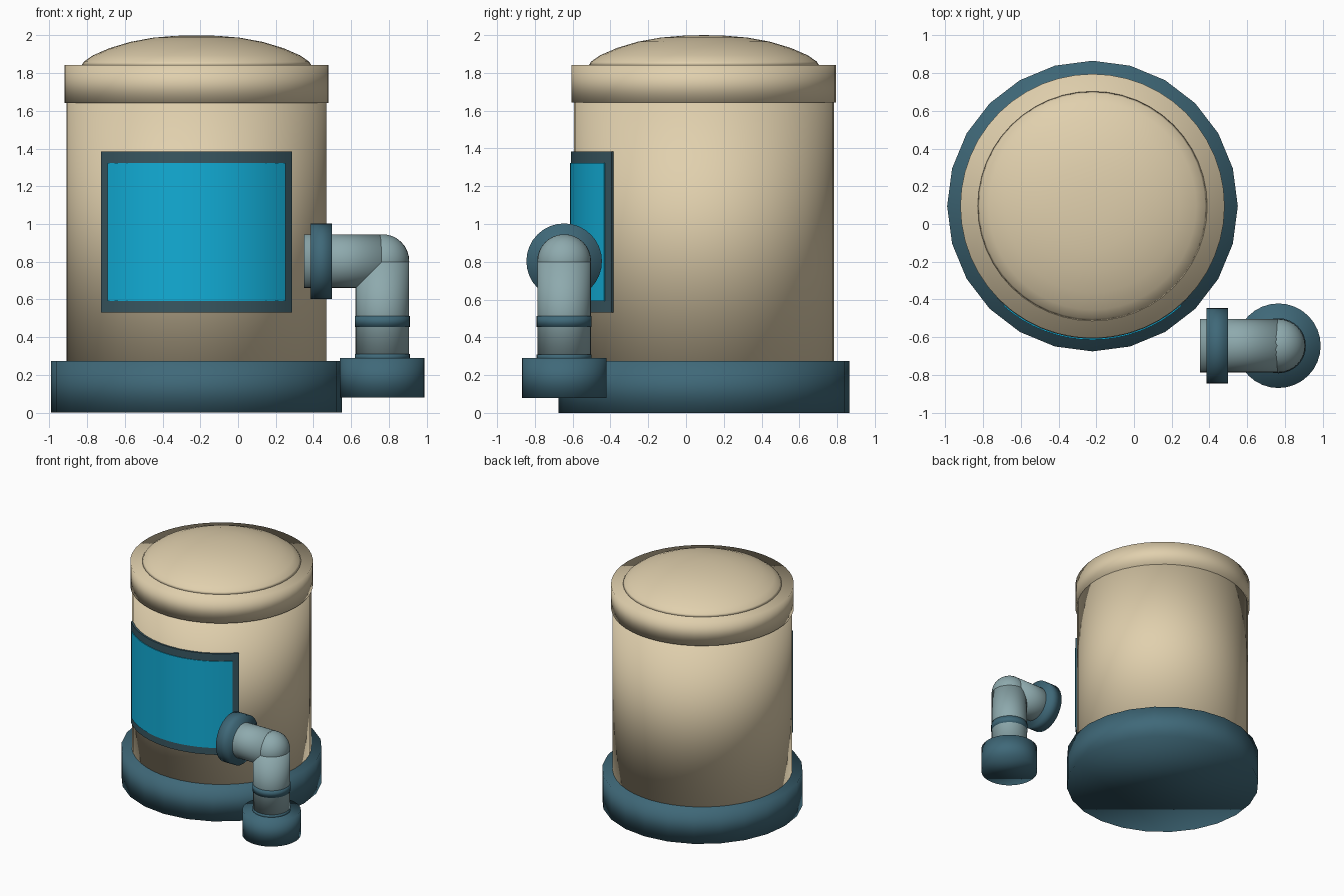
import bpy, bmesh, math
from mathutils import Matrix, Vector

if "Cube" in bpy.data.objects:
    bpy.data.objects.remove(bpy.data.objects["Cube"])

CX, CY = -0.22, 0.095          # tank axis
PX, PY, PZ = 0.765, -0.645, 0.803  # pipe elbow centre


def material(name, rgb):
    m = bpy.data.materials.new(name)
    m.diffuse_color = (*rgb, 1)
    m.use_nodes = True
    m.node_tree.nodes["Principled BSDF"].inputs["Base Color"].default_value = m.diffuse_color
    return m


CREAM = material("cream", (0.75, 0.63, 0.42))
TEAL = material("dark teal", (0.05, 0.14, 0.19))
FRAME = material("slate frame", (0.04, 0.095, 0.12))
CYAN = material("cyan panel", (0.006, 0.42, 0.68))
GREY = material("pipe grey blue", (0.27, 0.40, 0.42))


def finish(name, bm, mat, smooth=True):
    bmesh.ops.recalc_face_normals(bm, faces=bm.faces[:])
    me = bpy.data.meshes.new(name)
    bm.to_mesh(me)
    bm.free()
    me.materials.append(mat)
    for p in me.polygons:
        p.use_smooth = smooth
    ob = bpy.data.objects.new(name, me)
    bpy.context.collection.objects.link(ob)
    return ob


def lathe(name, profile, mat, origin, segs=48, axis="Z"):
    """Turn (radius, height) points about an axis, with flat end caps."""
    bm = bmesh.new()
    rings = []
    for r, h in profile:
        if r == 0:
            rings.append([bm.verts.new((0, 0, h))])
        else:
            rings.append([bm.verts.new((r * math.cos(2 * math.pi * i / segs),
                                        r * math.sin(2 * math.pi * i / segs), h))
                          for i in range(segs)])
    for a, b in zip(rings, rings[1:]):
        for i in range(segs):
            j = (i + 1) % segs
            if len(b) == 1:
                bm.faces.new((a[i], a[j], b[0]))
            else:
                bm.faces.new((a[i], a[j], b[j], b[i]))
    for ring in (rings[0], rings[-1]):
        if len(ring) > 1:
            bm.faces.new(ring)
    if axis == "X":
        bm.transform(Matrix.Rotation(math.pi / 2, 4, "Y"))
    bm.transform(Matrix.Translation(Vector(origin)))
    return finish(name, bm, mat)


def curved_plate(name, r_in, r_out, half_width, z0, z1, mat, segs=16):
    """Plate wrapped around the front of the tank."""
    bm = bmesh.new()
    half = math.asin(half_width / r_out)
    cols = []
    for i in range(segs + 1):
        a = -half + 2 * half * i / segs
        cols.append([bm.verts.new((CX + r * math.sin(a), CY - r * math.cos(a), z))
                     for r, z in ((r_in, z0), (r_out, z0), (r_out, z1), (r_in, z1))])
    for a, b in zip(cols, cols[1:]):
        for k in range(4):
            n = (k + 1) % 4
            bm.faces.new((a[k], a[n], b[n], b[k]))
    bm.faces.new(cols[0])
    bm.faces.new(cols[-1])
    ob = finish(name, bm, mat)
    bpy.ops.object.select_all(action="DESELECT")
    bpy.context.view_layer.objects.active = ob
    ob.select_set(True)
    bpy.ops.object.shade_smooth_by_angle(angle=math.radians(30))
    return ob


# Tank: base, body, lid rim and dome
tank = (CX, CY, 0)
lathe("tank_base", [(0.77, 0), (0.77, 0.275)], TEAL, tank, segs=24)
lathe("tank_body", [(0.688, 0.26), (0.688, 1.66)], CREAM, tank)
lathe("lid_rim", [(0.70, 1.642), (0.70, 1.843)], CREAM, tank)
lathe("lid_dome", [(0.61, 1.84), (0.597, 1.86), (0.55, 1.893), (0.46, 1.932),
                   (0.35, 1.965), (0.23, 1.987), (0.11, 1.997), (0, 2.0)],
      CREAM, tank)

# Front panel with frame
curved_plate("panel_frame", 0.682, 0.703, 0.505, 0.532, 1.385, FRAME)
curved_plate("front_panel", 0.702, 0.709, 0.472, 0.592, 1.323, CYAN)

# Pipe: horizontal arm, round elbow, vertical arm
lathe("horizontal_pipe", [(0.142, 0.35), (0.142, PX)], GREY, (0, PY, PZ), 32, "X")
lathe("vertical_pipe", [(0.142, 0.27), (0.142, PZ)], GREY, (PX, PY, 0), 32)
bm = bmesh.new()
bmesh.ops.create_uvsphere(bm, u_segments=32, v_segments=16, radius=0.1425)
bm.transform(Matrix.Translation((PX, PY, PZ)))
finish("pipe_elbow", bm, GREY)

# Pipe fittings
lathe("pipe_flange", [(0.20, 0.385), (0.20, 0.498)], TEAL, (0, PY, PZ), 32, "X")
lathe("pipe_band_upper", [(0.146, 0.455), (0.146, 0.513)], TEAL, (PX, PY, 0), 32)
lathe("pipe_band_lower", [(0.146, 0.28), (0.146, 0.31)], TEAL, (PX, PY, 0), 32)
lathe("pipe_foot", [(0.224, 0.08), (0.224, 0.29)], TEAL, (PX, PY, 0), 32)
